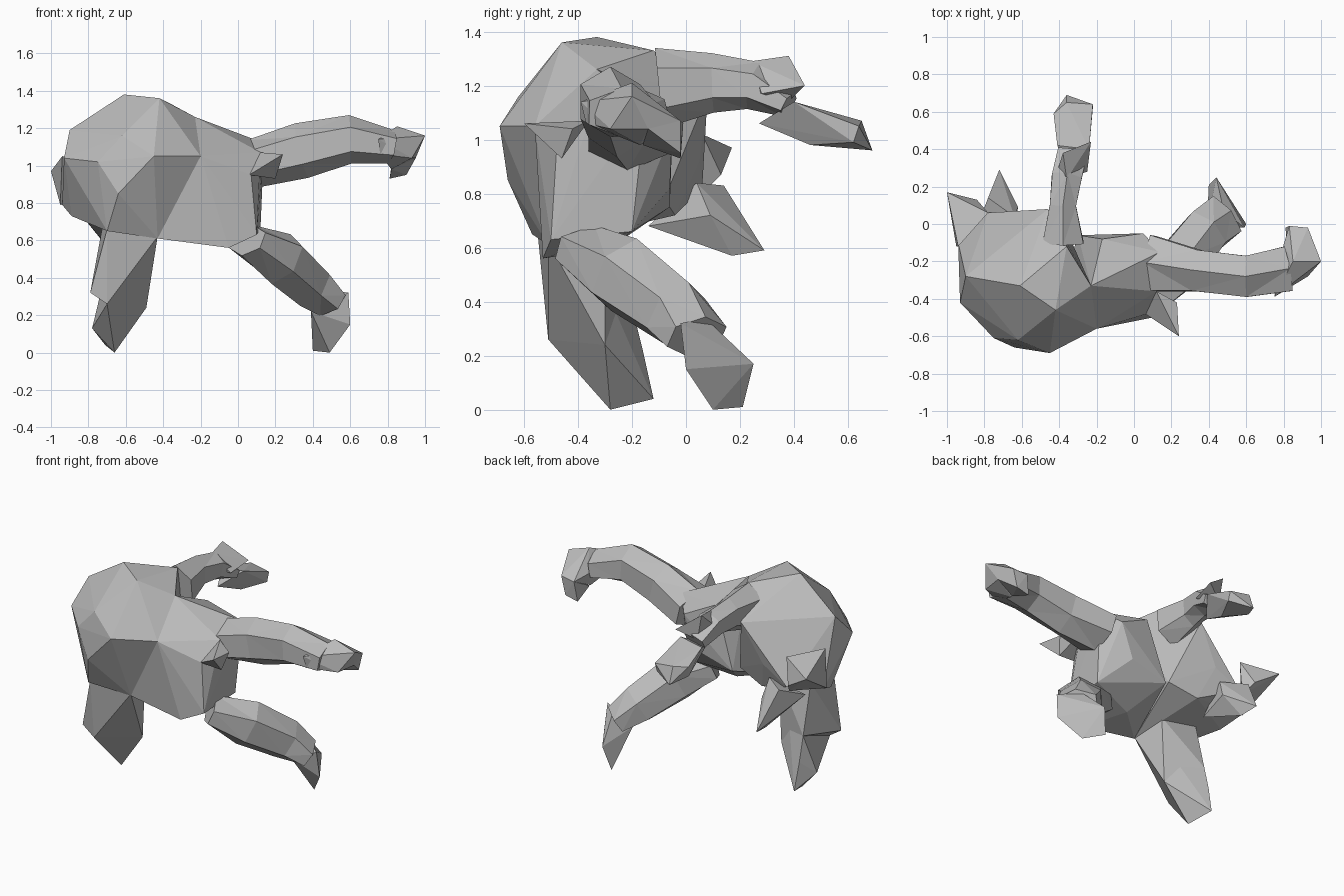
import bpy
import bmesh
from math import cos, sin, pi
from mathutils import Vector

# Remove the default cube
default_cube = bpy.data.objects.get("Cube")
if default_cube:
    bpy.data.objects.remove(default_cube, do_unlink=True)

UNIT = 0.01  # part sizes are given in hundredths
UP = Vector((0, 0, 1))


def flat_material(name, colour):
    material = bpy.data.materials.new(name)
    material.use_nodes = True
    material.diffuse_color = colour
    shader = material.node_tree.nodes["Principled BSDF"]
    shader.inputs["Base Color"].default_value = colour
    shader.inputs["Roughness"].default_value = 0.9
    return material


GREY = flat_material("stone_grey", (0.5, 0.5, 0.5, 1))


def finish(name, bm):
    """Turn a bmesh into a flat-shaded grey object."""
    bmesh.ops.recalc_face_normals(bm, faces=bm.faces)
    mesh = bpy.data.meshes.new(name)
    bm.to_mesh(mesh)
    bm.free()
    mesh.materials.append(GREY)
    part = bpy.data.objects.new(name, mesh)
    bpy.context.collection.objects.link(part)
    return part


def chunk(name, *corners):
    """Faceted lump wrapped tightly around a few corner points."""
    bm = bmesh.new()
    verts = [bm.verts.new(Vector(corner) * UNIT) for corner in corners]
    result = bmesh.ops.convex_hull(bm, input=verts)
    unused = [g for g in result["geom_interior"] if isinstance(g, bmesh.types.BMVert)]
    bmesh.ops.delete(bm, geom=unused, context="VERTS")
    return finish(name, bm)


def limb(name, *rings, sides=6):
    """Tapered faceted tube; each ring is x, y, z, half width, half height."""
    bm = bmesh.new()
    centres = [Vector(ring[:3]) * UNIT for ring in rings]
    loops = []
    for i, ring in enumerate(rings):
        ahead = centres[min(i + 1, len(rings) - 1)]
        behind = centres[max(i - 1, 0)]
        tangent = (ahead - behind).normalized()
        side = tangent.cross(UP).normalized()
        rise = side.cross(tangent)
        width = ring[3] * UNIT / cos(pi / sides)
        height = ring[4] * UNIT
        loop = []
        for k in range(sides):
            angle = 2 * pi * k / sides
            offset = side * sin(angle) * width + rise * cos(angle) * height
            loop.append(bm.verts.new(centres[i] + offset))
        loops.append(loop)
    # Skin between neighbouring rings, then close both ends
    for first, second in zip(loops, loops[1:]):
        for k in range(sides):
            n = (k + 1) % sides
            bm.faces.new((first[k], first[n], second[n], second[k]))
    bm.faces.new(loops[0])
    bm.faces.new(loops[-1])
    bmesh.ops.triangulate(bm, faces=bm.faces, quad_method="SHORT_EDGE")
    return finish(name, bm)


# Heavy rounded half of the torso
chunk("torso_bulk",
      (-45, -69, 105), (-75, -61, 102), (-93, -42, 104), (-90, -28, 119),
      (-61, -33, 138), (-42, -46, 136), (-62, -62, 116), (-23, -33, 126),
      (-20, -56, 105), (-43, -51, 61), (-70, -57, 65), (-64, -66, 85),
      (-94, -10, 79), (-89, -25, 73), (-78, 6, 82), (-60, 5, 92),
      (-46, 8, 117), (-36, -12, 133), (-34, -8, 78), (-53, -4, 72))

# Slimmer half of the torso, between the side arm and the side leg
chunk("torso_chest",
      (-20, -56, 105), (-43, -51, 61), (-5, -53, 56), (10, -50, 63),
      (7, -48, 95), (12, -36, 107), (0, -25, 113), (-23, -33, 126),
      (-17, -8, 115), (5, -5, 104), (12, -20, 66), (-4, -6, 82),
      (-30, -6, 75), (-18, -28, 60), (14, -15, 112))

# Arm reaching sideways, with a palm and a drooping finger
limb("side_arm",
     (8, -21, 101, 15, 13), (34, -25, 108, 11, 15), (60, -28, 114, 11, 13),
     (82, -24, 110, 12, 9))
chunk("side_palm",
      (75, -39, 114), (76, -37, 106), (85, -20, 121), (93, -28, 104),
      (100, -20, 116), (80, -11, 108), (82, -17, 98), (95, -14, 104),
      (93, -2, 107), (83, -1, 106))
chunk("side_finger",
      (93, -2, 107), (83, -1, 106), (81, -2, 93), (90, -2, 95),
      (95, -14, 104), (82, -16, 98))

# Arm reaching backwards, with a flat hand and a raised thumb
limb("back_arm",
     (-38, -10, 119, 11, 15), (-38, 10, 121, 7, 11), (-36, 25, 120, 8, 9),
     (-33, 38, 113, 8, 5))
chunk("back_hand",
      (-34, 27, 106), (-24, 40, 114), (-41, 42, 112), (-43, 59, 106),
      (-36, 65, 107), (-22, 64, 105), (-22, 62, 99), (-36, 69, 96),
      (-42, 57, 99), (-30, 46, 98))
chunk("back_thumb",
      (-23, 44, 120), (-38, 38, 131), (-36, 24, 129), (-25, 28, 117),
      (-35, 38, 114), (-42, 25, 118))

# Leg stepping out sideways
limb("side_leg",
     (5, -36, 60, 14, 9), (23, -23, 50, 13, 15), (38, -4, 36, 12, 13),
     (48, 4, 27, 12, 9))
chunk("side_foot",
      (59, -2, 32), (48, 7, 34), (60, 0, 15), (44, 25, 17),
      (49, 10, 0), (40, 21, 1), (40, 10, 14), (39, 0, 22))

# Leg standing under the heavy half
chunk("front_thigh",
      (-43, -51, 62), (-70, -55, 66), (-72, -28, 70), (-47, -30, 68),
      (-79, -50, 32), (-70, -51, 26), (-49, -30, 24), (-72, -20, 38))
chunk("front_foot",
      (-49, -30, 24), (-70, -51, 26), (-74, -36, 18), (-66, -28, 0),
      (-78, -26, 13), (-71, -12, 4), (-72, -16, 22), (-58, -26, 36),
      (-72, -20, 38))

# Small pointed stubs
chunk("chest_stub",
      (24, -60, 106), (20, -46, 93), (6, -48, 95), (12, -36, 107), (23, -42, 104))
chunk("bulk_stub",
      (-100, 17, 97), (-94, -12, 105), (-95, -12, 79), (-78, 6, 102),
      (-80, 6, 80), (-84, 13, 87))
chunk("lower_stub",
      (-72, 29, 59), (-70, 17, 57), (-78, 14, 83), (-62, 9, 72),
      (-66, -14, 68), (-85, -4, 75), (-64, 4, 84))
